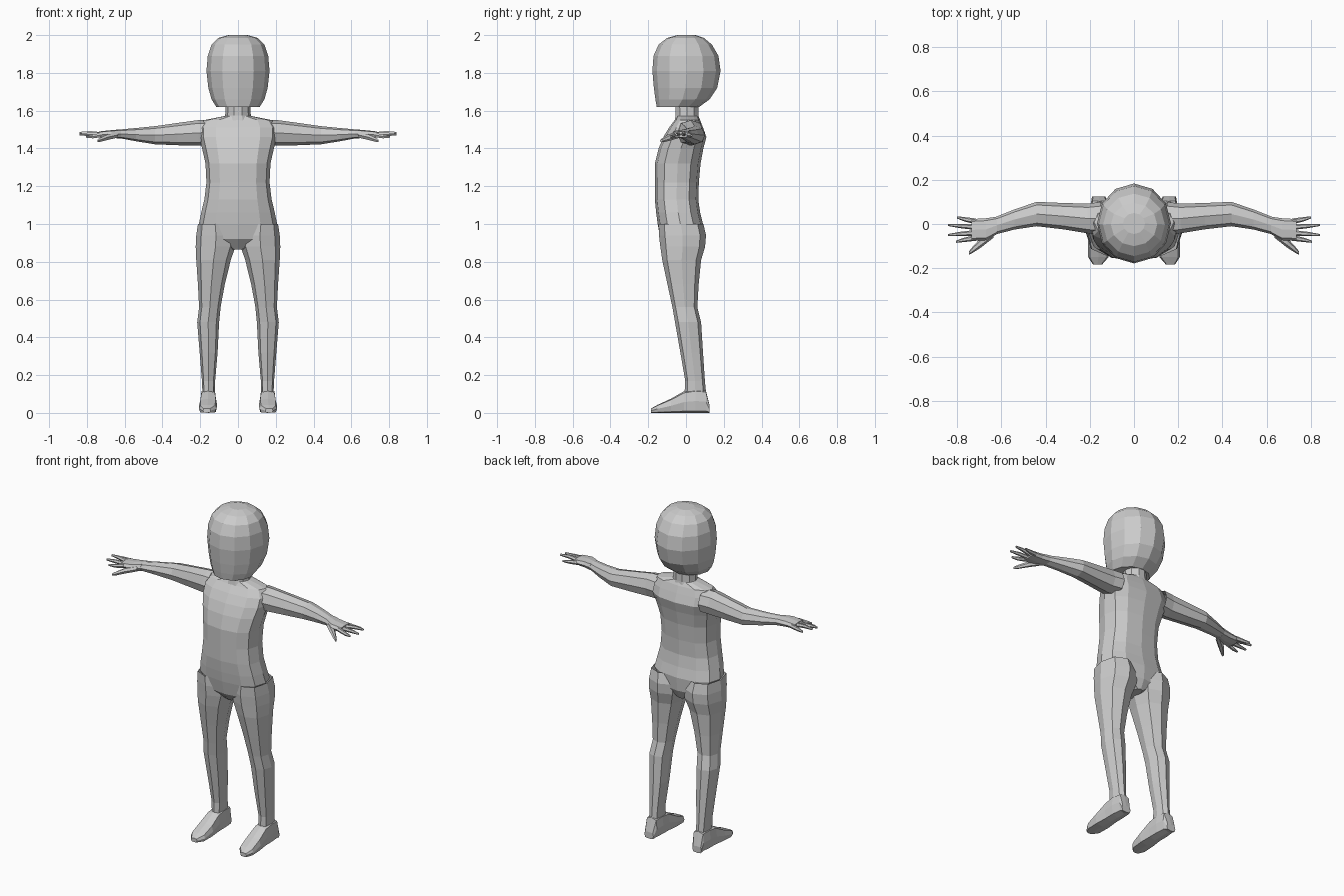
import bpy, bmesh
from math import cos, sin, pi


def squash(v, p):
    return (1 if v > 0 else -1) * abs(v) ** p if abs(v) > 1e-6 else 0.0


def loft(bm, axis, rings, sides, p=1.0, caps=(True, True)):
    """Skin rings (position, a0, a1, b0, b1) along an axis; p < 1 is boxier."""
    ia, ib = {'x': (1, 2), 'y': (0, 2), 'z': (0, 1)}[axis]
    layers = []
    for pos, a0, a1, b0, b1 in rings:
        layer = []
        for i in range(sides):
            t = 2 * pi * i / sides
            co = [pos, pos, pos]
            co[ia] = (a0 + a1) / 2 + (a1 - a0) / 2 * squash(cos(t), p)
            co[ib] = (b0 + b1) / 2 + (b1 - b0) / 2 * squash(sin(t), p)
            layer.append(bm.verts.new(co))
        layers.append(layer)
    for lo, hi in zip(layers, layers[1:]):
        for i in range(sides):
            j = (i + 1) % sides
            bm.faces.new((lo[i], lo[j], hi[j], hi[i]))
    if caps[0]:
        bm.faces.new(layers[0])
    if caps[1]:
        bm.faces.new(layers[-1])


def finish(bm, name, mirror=False):
    bmesh.ops.recalc_face_normals(bm, faces=bm.faces[:])
    me = bpy.data.meshes.new(name)
    bm.to_mesh(me)
    bm.free()
    ob = bpy.data.objects.new(name, me)
    bpy.context.collection.objects.link(ob)
    if mirror:
        ob.modifiers.new("mirror", 'MIRROR').use_mirror_merge = False
    return ob


def upright(rows):
    """Symmetric rings from (z, half width, front y, back y)."""
    return [(z, -w, w, f, b) for z, w, f, b in rows]


# Head
bm = bmesh.new()
loft(bm, 'z', upright([
    (1.62, .115, -.155, .07), (1.66, .14, -.162, .125), (1.72, .157, -.17, .165),
    (1.81, .167, -.178, .183), (1.89, .16, -.172, .172), (1.95, .14, -.145, .137),
    (1.985, .105, -.1, .095), (2.0, .05, -.045, .05)]), 12)
finish(bm, "head")

# Neck
bm = bmesh.new()
loft(bm, 'z', upright([(1.54, .085, -.065, .075), (1.575, .068, -.058, .07),
                       (1.63, .064, -.06, .068)]), 10, caps=(False, False))
finish(bm, "neck")

# Torso, from crotch to shoulders
bm = bmesh.new()
loft(bm, 'z', upright([
    (.865, .03, -.09, .06), (.92, .15, -.135, .085), (1.0, .207, -.15, .09),
    (1.06, .195, -.158, .075), (1.13, .178, -.165, .065), (1.22, .167, -.165, .068),
    (1.32, .172, -.165, .077), (1.40, .19, -.145, .092), (1.46, .205, -.12, .108),
    (1.51, .205, -.09, .09), (1.55, .18, -.06, .075), (1.572, .07, -.05, .065)]), 12, .8)
finish(bm, "torso")

# Legs
bm = bmesh.new()
loft(bm, 'z', [
    (1.0, .03, .212, -.145, .092), (.94, .012, .221, -.143, .106),
    (.88, .014, .224, -.136, .101), (.81, .038, .221, -.126, .08),
    (.68, .07, .212, -.098, .067), (.56, .092, .206, -.072, .06),
    (.48, .1, .216, -.058, .08), (.32, .108, .203, -.03, .09),
    (.17, .121, .191, -.004, .1), (.1, .123, .188, -.008, .107)],
    8, .85, (False, False))
finish(bm, "legs", True)

# Feet
bm = bmesh.new()
loft(bm, 'y', [
    (.125, .13, .19, 0, .04), (.105, .12, .193, 0, .12), (.05, .115, .2, 0, .125),
    (-.01, .115, .2, 0, .115), (-.08, .11, .207, 0, .075),
    (-.15, .115, .207, 0, .043), (-.184, .145, .185, 0, .024)], 8, .5)
finish(bm, "feet", True)

# Arms
bm = bmesh.new()
loft(bm, 'x', [
    (.15, -.05, .1, 1.42, 1.55), (.21, -.042, .092, 1.415, 1.55),
    (.32, -.024, .095, 1.417, 1.535), (.44, -.01, .1, 1.422, 1.518),
    (.54, -.025, .066, 1.438, 1.508), (.63, -.048, .03, 1.455, 1.5)],
    8, .85, (False, False))
finish(bm, "arms", True)

# Hands: palm, four fingers and thumb
bm = bmesh.new()
loft(bm, 'x', [(.62, -.046, .033, 1.453, 1.501), (.67, -.075, .026, 1.455, 1.497),
               (.735, -.075, .022, 1.457, 1.49)], 8, .7)
fingers = [(.012, .03, .80, 1.468), (-.014, -.004, .84, 1.482),
           (-.04, -.05, .84, 1.474), (-.063, -.08, .805, 1.462)]
for base, tip, length, z in fingers:
    mid = (base + tip) / 2
    loft(bm, 'x', [(.715, base - .013, base + .013, 1.46, 1.487),
                   ((.73 + length) / 2, mid - .01, mid + .01, z - .01, z + .012),
                   (length, tip - .005, tip + .005, z - .006, z + .006)], 6)
loft(bm, 'x', [(.635, -.062, -.02, 1.455, 1.488), (.69, -.105, -.06, 1.443, 1.477),
               (.725, -.128, -.098, 1.434, 1.46), (.745, -.139, -.122, 1.432, 1.448)], 6)
finish(bm, "hands", True)
